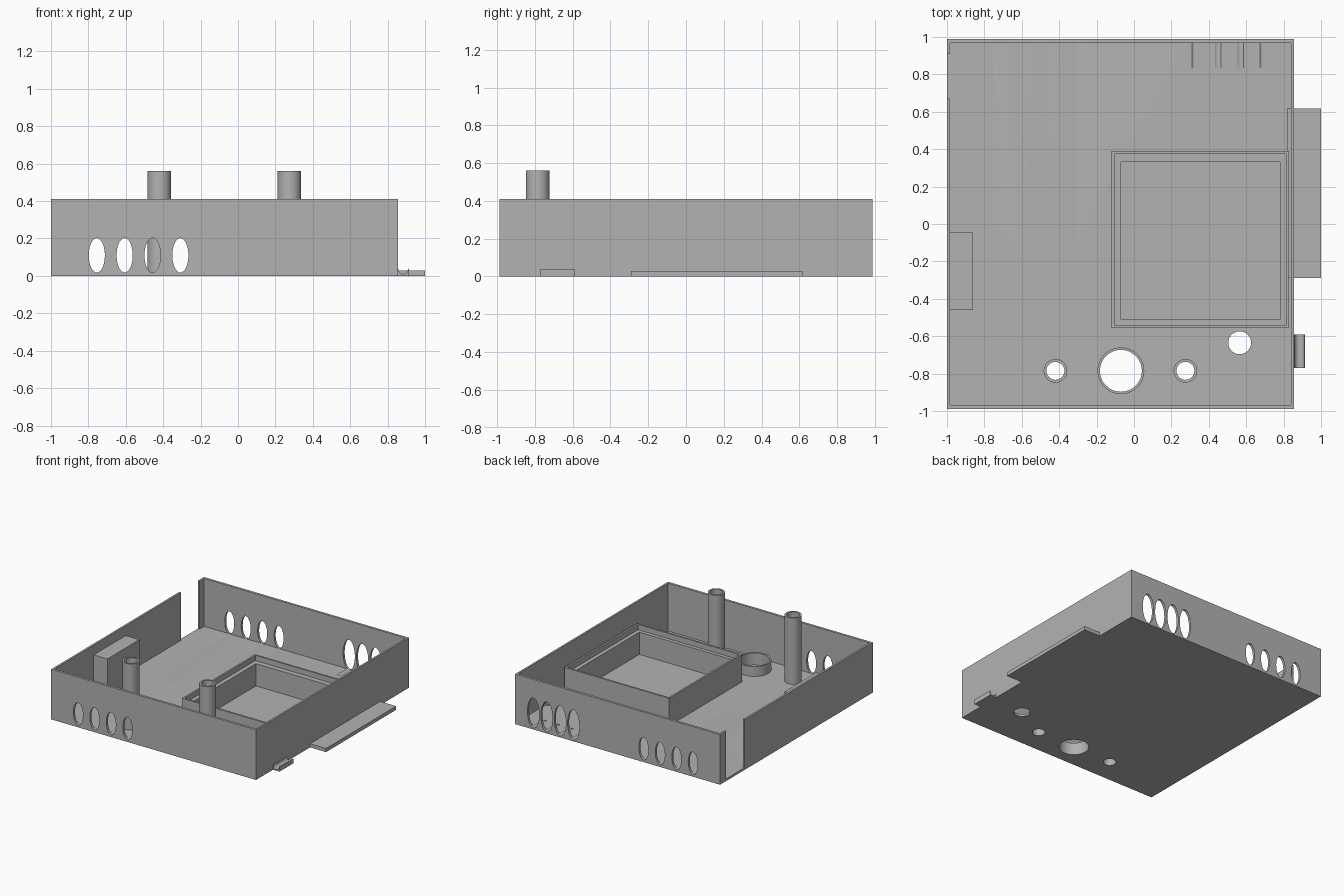
import bpy, bmesh, math
from mathutils import Matrix, Vector

cube = bpy.data.objects.get("Cube")
if cube:
    bpy.data.objects.remove(cube, do_unlink=True)

GREY = (0.45, 0.45, 0.45, 1.0)
grey = bpy.data.materials.new("mid grey plastic")
grey.use_nodes = True
grey.diffuse_color = GREY
grey.node_tree.nodes["Principled BSDF"].inputs["Base Color"].default_value = GREY


def finish(name, bm):
    bmesh.ops.recalc_face_normals(bm, faces=bm.faces)
    mesh = bpy.data.meshes.new(name)
    bm.to_mesh(mesh)
    bm.free()
    mesh.materials.append(grey)
    ob = bpy.data.objects.new(name, mesh)
    bpy.context.collection.objects.link(ob)
    return ob


def box(name, x, y, z):
    """Box from (low, high) pairs."""
    lo, hi = Vector((x[0], y[0], z[0])), Vector((x[1], y[1], z[1]))
    bm = bmesh.new()
    bmesh.ops.create_cube(bm, size=1, matrix=Matrix.Translation((lo + hi) / 2)
                          @ Matrix.Diagonal((*(hi - lo), 1)))
    return finish(name, bm)


def rod(name, centre, rx, ry, length, along="z"):
    """Elliptic rod; along y the second radius is vertical."""
    turn = Matrix.Rotation(math.pi / 2, 4, "X") if along == "y" else Matrix()
    bm = bmesh.new()
    bmesh.ops.create_cone(bm, cap_ends=True, segments=48, radius1=1, radius2=1, depth=1,
                          matrix=Matrix.Translation(centre) @ turn
                          @ Matrix.Diagonal((rx, ry, length, 1)))
    return finish(name, bm)


def cut(target, cutter):
    """Subtract the cutter and discard it."""
    cutter.hide_render = True
    mod = target.modifiers.new("cut", "BOOLEAN")
    mod.operation, mod.solver, mod.object = "DIFFERENCE", "EXACT", cutter
    bpy.context.view_layer.objects.active = target
    bpy.ops.object.modifier_apply(modifier=mod.name)
    bpy.data.objects.remove(cutter, do_unlink=True)


def smooth(ob):
    bpy.ops.object.select_all(action="DESELECT")
    ob.select_set(True)
    bpy.context.view_layer.objects.active = ob
    bpy.ops.object.shade_smooth_by_angle(angle=math.radians(30))


def tube(name, x, y, outer, inner, top):
    ob = rod(name, (x, y, top / 2), outer, outer, top)
    cut(ob, rod("bore", (x, y, top / 2), inner, inner, top * 2))
    smooth(ob)


# Open tray: floor and four thin walls
X0, X1, Y, H, FLOOR = -1.0, 0.855, 0.988, 0.41, 0.018
tray = box("tray", (X0, X1), (-Y, Y), (0, H))
cut(tray, box("cavity", (X0 + 0.016, X1 - 0.015), (-Y + 0.02, Y - 0.02), (FLOOR, 1)))

# Full-height slot in the side wall near the back
cut(tray, box("slot", (-1.1, -0.95), (0.67, 0.91), (FLOOR, 1)))

# Oval vents: small ones in front and back, large ones in the back only
for i in range(4):
    cut(tray, rod("vent", (-0.755 + i * 0.149, 0, 0.11), 0.043, 0.092, 3, "y"))
    cut(tray, rod("vent", (0.69 - i * 0.121, Y, 0.135), 0.053, 0.123, 0.3, "y"))

# Floor holes, with hollow posts and a low collar around three of them
cut(tray, rod("hole", (0.565, -0.635, 0), 0.061, 0.061, 0.1))
for name, x, outer, inner, top in (("left_post", 0.275, 0.063, 0.048, 0.56),
                                   ("right_post", -0.42, 0.063, 0.048, 0.56),
                                   ("collar", -0.07, 0.125, 0.112, 0.1)):
    middle = (outer + inner) / 2
    cut(tray, rod("hole", (x, -0.785, 0), middle, middle, 0.1))
    tube(name, x, -0.785, outer, inner, top)
smooth(tray)

# Square frame with a recessed ledge
frame = box("screen_frame", (-0.12, 0.828), (-0.555, 0.39), (0.01, 0.243))
cut(frame, box("recess", (-0.105, 0.812), (-0.54, 0.375), (0.2, 1)))
cut(frame, box("window", (-0.07, 0.78), (-0.51, 0.332), (-1, 1)))

# Block against the side wall
box("wall_block", (-0.99, -0.86), (-0.46, -0.045), (0.01, 0.33))

# Outside plate passing under the wall
box("side_plate", (0.818, 1.0), (-0.29, 0.617), (0, 0.03))

# Small outside catch with a rounded groove
catch = box("grooved_catch", (0.85, 0.914), (-0.77, -0.59), (0, 0.04))
cut(catch, rod("groove", (0.884, -0.68, 0.04), 0.027, 0.03, 0.5, "y"))
smooth(catch)
